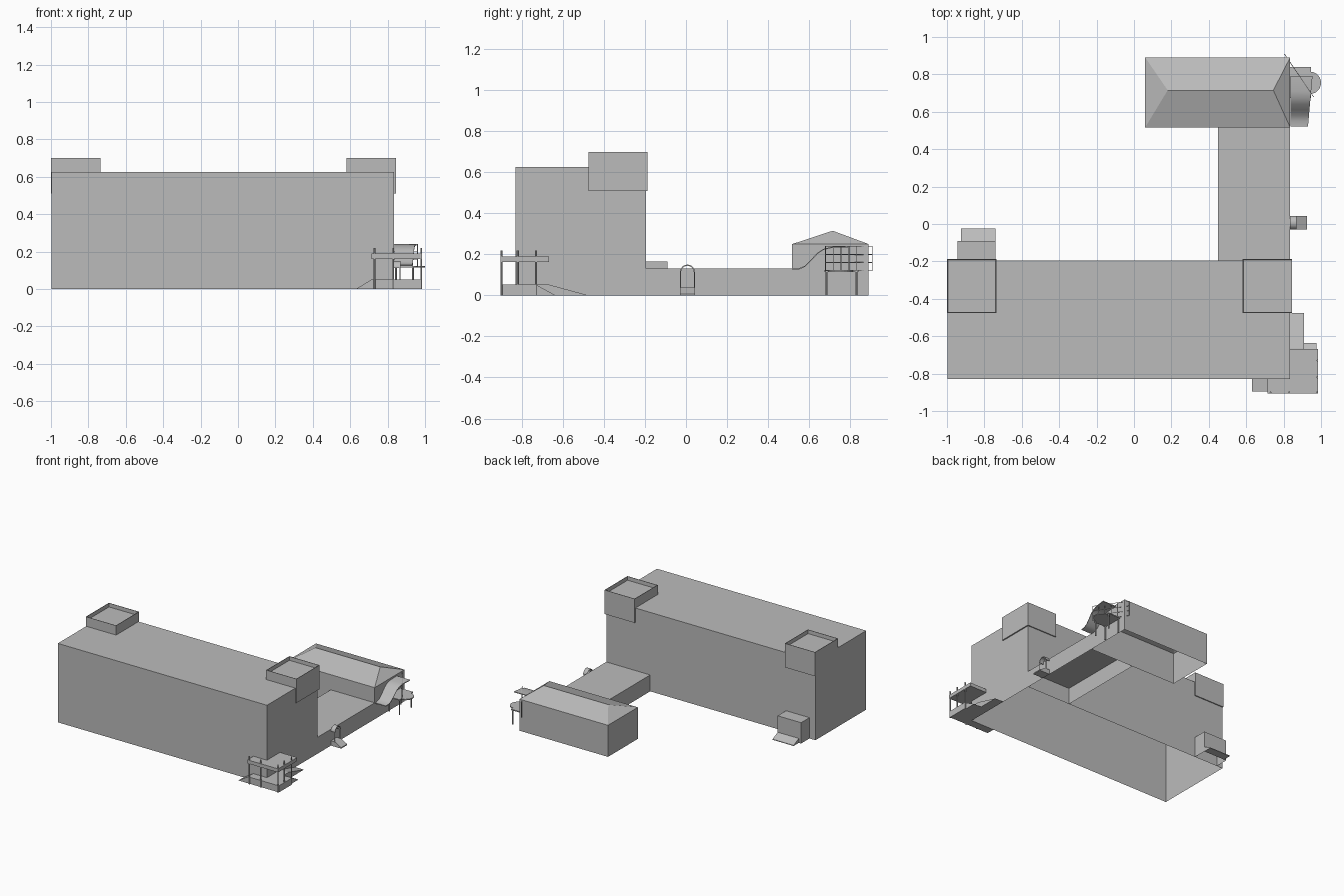
import bpy, bmesh, math
from mathutils import Vector

cube = bpy.data.objects.get("Cube")
if cube:
    bpy.data.objects.remove(cube, do_unlink=True)

grey = bpy.data.materials.new("light_grey")
grey.use_nodes = True
grey.diffuse_color = (0.5, 0.5, 0.5, 1)
grey.node_tree.nodes["Principled BSDF"].inputs["Base Color"].default_value = (0.5, 0.5, 0.5, 1)


def finish(name, bm):
    bmesh.ops.recalc_face_normals(bm, faces=bm.faces)
    mesh = bpy.data.meshes.new(name)
    bm.to_mesh(mesh)
    bm.free()
    mesh.materials.append(grey)
    ob = bpy.data.objects.new(name, mesh)
    bpy.context.collection.objects.link(ob)
    return ob


def box_mesh(x, y, z, open_base=False):
    bm = bmesh.new()
    bmesh.ops.create_cube(bm, size=1)
    for v in bm.verts:
        v.co = [r[0] if c < 0 else r[1] for c, r in zip(v.co, (x, y, z))]
    bm.normal_update()
    if open_base:
        base = [f for f in bm.faces if f.normal.z < -0.5]
        bmesh.ops.delete(bm, geom=base, context='FACES_ONLY')
    return bm


def box(name, x, y, z, open_base=False):
    return finish(name, box_mesh(x, y, z, open_base))


def prism(name, profile, span, axis):
    """Extrude a (horizontal, z) profile along the x or y axis."""
    bm = bmesh.new()
    a, b = span
    place = (lambda p, t: (t, p[0], p[1])) if axis == 'x' else (lambda p, t: (p[0], t, p[1]))
    face = bm.faces.new([bm.verts.new(place(p, a)) for p in profile])
    new = bmesh.ops.extrude_face_region(bm, geom=[face])["geom"]
    step = Vector(place((0, 0), b - a))
    bmesh.ops.translate(bm, vec=step, verts=[g for g in new if isinstance(g, bmesh.types.BMVert)])
    return finish(name, bm)


def bar(name, a, b, r=0.0025, sides=6):
    a, b = Vector(a), Vector(b)
    bm = bmesh.new()
    bmesh.ops.create_cone(bm, cap_ends=True, segments=sides, radius1=r, radius2=r, depth=(b - a).length)
    rot = (b - a).to_track_quat('Z', 'Y').to_matrix()
    for v in bm.verts:
        v.co = rot @ v.co + (a + b) / 2
    return finish(name, bm)


def smooth(ob):
    bpy.ops.object.select_all(action='DESELECT')
    ob.select_set(True)
    bpy.context.view_layer.objects.active = ob
    bpy.ops.object.shade_smooth_by_angle()


# Main block and low link, both hollow below
box("main_block", (-0.997, 0.835), (-0.83, -0.195), (0, 0.625), True)
box("link_wing", (0.45, 0.835), (-0.195, 0.517), (0, 0.13), True)

# Rear wing with hipped roof: the top edge is collapsed into a ridge
bm = box_mesh((0.06, 0.835), (0.517, 0.89), (0, 0.25), True)
top = [f for f in bm.faces if f.normal.z > 0.5]
bmesh.ops.delete(bm, geom=top, context='FACES_ONLY')
corner = {(v.co.x < 0.5, v.co.y < 0.7): v for v in bm.verts if v.co.z > 0.2}
ridge = {True: bm.verts.new((0.18, 0.715, 0.315)), False: bm.verts.new((0.745, 0.715, 0.315))}
for south in (True, False):
    bm.faces.new((corner[True, south], corner[False, south], ridge[False], ridge[True]))
for west in (True, False):
    bm.faces.new((corner[west, True], corner[west, False], ridge[west]))
finish("rear_wing", bm)

# Rooftop stair towers with thin parapets
for name, x in (("tower_right", (-1.0, -0.735)), ("tower_left", (0.58, 0.845))):
    bm = box_mesh(x, (-0.475, -0.187), (0.51, 0.7))
    top = [f for f in bm.faces if f.normal.z > 0.5]
    bmesh.ops.inset_region(bm, faces=top, thickness=0.005)
    bmesh.ops.inset_region(bm, faces=top, thickness=0.001, depth=-0.03)
    finish(name, bm)

# Back porch with a low ramp
box("back_porch", (-0.945, -0.74), (-0.195, -0.09), (0, 0.165), True)
prism("back_porch_ramp", [(-0.09, 0), (-0.09, 0.035), (-0.025, 0.005), (-0.025, 0)], (-0.925, -0.74), 'x')

# Corner entrance: raised landing and ramps
box("landing_front", (0.715, 0.985), (-0.895, -0.83), (0, 0.052))
box("landing_side", (0.835, 0.985), (-0.83, -0.73), (0, 0.052))
box("landing_strip", (0.835, 0.91), (-0.73, -0.665), (0, 0.052))
prism("ramp_front", [(0.63, 0), (0.715, 0.052), (0.715, 0)], (-0.895, -0.83), 'y')
prism("ramp_long", [(-0.665, 0), (-0.665, 0.052), (-0.475, 0)], (0.835, 0.91), 'x')
prism("ramp_short", [(-0.73, 0), (-0.73, 0.052), (-0.635, 0)], (0.91, 0.975), 'x')

# Corner entrance: wrap-around canopy on thin posts
box("canopy_front", (0.715, 0.985), (-0.905, -0.83), (0.162, 0.19))
box("canopy_side", (0.835, 0.985), (-0.83, -0.667), (0.162, 0.19))
for x, y in ((0.73, -0.9), (0.83, -0.9), (0.98, -0.9), (0.98, -0.82), (0.98, -0.73)):
    bar("canopy_post", (x, y, 0), (x, y, 0.22), 0.005, 8)

# Side door: arched hood, frame posts, step and ramp
arc = [math.pi * i / 12 for i in range(13)]
ring = [(0.007 + r * math.cos(a), 0.113 + r * math.sin(a))
        for r, angles in ((0.037, arc), (0.031, arc[::-1])) for a in angles]
smooth(prism("door_hood", ring, (0.835, 0.87), 'x'))
for y in (-0.027, 0.041):
    bar("door_post", (0.866, y, 0), (0.866, y, 0.115), 0.003)
prism("door_step", [(0.835, 0), (0.835, 0.038), (0.87, 0.038), (0.925, 0.008), (0.925, 0)], (-0.03, 0.044), 'y')

# Rear platform on legs with a round landing
box("rear_platform", (0.835, 0.945), (0.675, 0.84), (0.115, 0.123))
bar("round_landing", (0.94, 0.755, 0.115), (0.94, 0.755, 0.123), 0.06, 24)
for x in (0.845, 0.935):
    for y in (0.685, 0.83):
        bar("platform_leg", (x, y, 0), (x, y, 0.117), 0.005, 8)

# Curved awning sweeping down beside the rear wing
curve = [(0.52, 0.13), (0.55, 0.132), (0.58, 0.145), (0.61, 0.175), (0.64, 0.207),
         (0.67, 0.227), (0.71, 0.237), (0.79, 0.24)]
sheet = curve + [(y, z - 0.006) for y, z in reversed(curve)]
awning = prism("curved_awning", sheet, (0.837, 0.93), 'x')
for v in awning.data.vertices:
    if v.co.x > 0.9:
        v.co.x += 0.09 * (v.co.y - 0.52)
smooth(awning)

# Diagonal railing grid
start, end = Vector((0.805, 0.908, 0)), Vector((0.96, 0.68, 0))
for i in range(7):
    p = start.lerp(end, i / 6)
    bar("rail_upright", p + Vector((0, 0, 0.12)), p + Vector((0, 0, 0.24)), 0.002)
for i in range(4):
    lift = Vector((0, 0, 0.12 + 0.04 * i))
    bar("rail_bar", start + lift, end + lift, 0.002)
